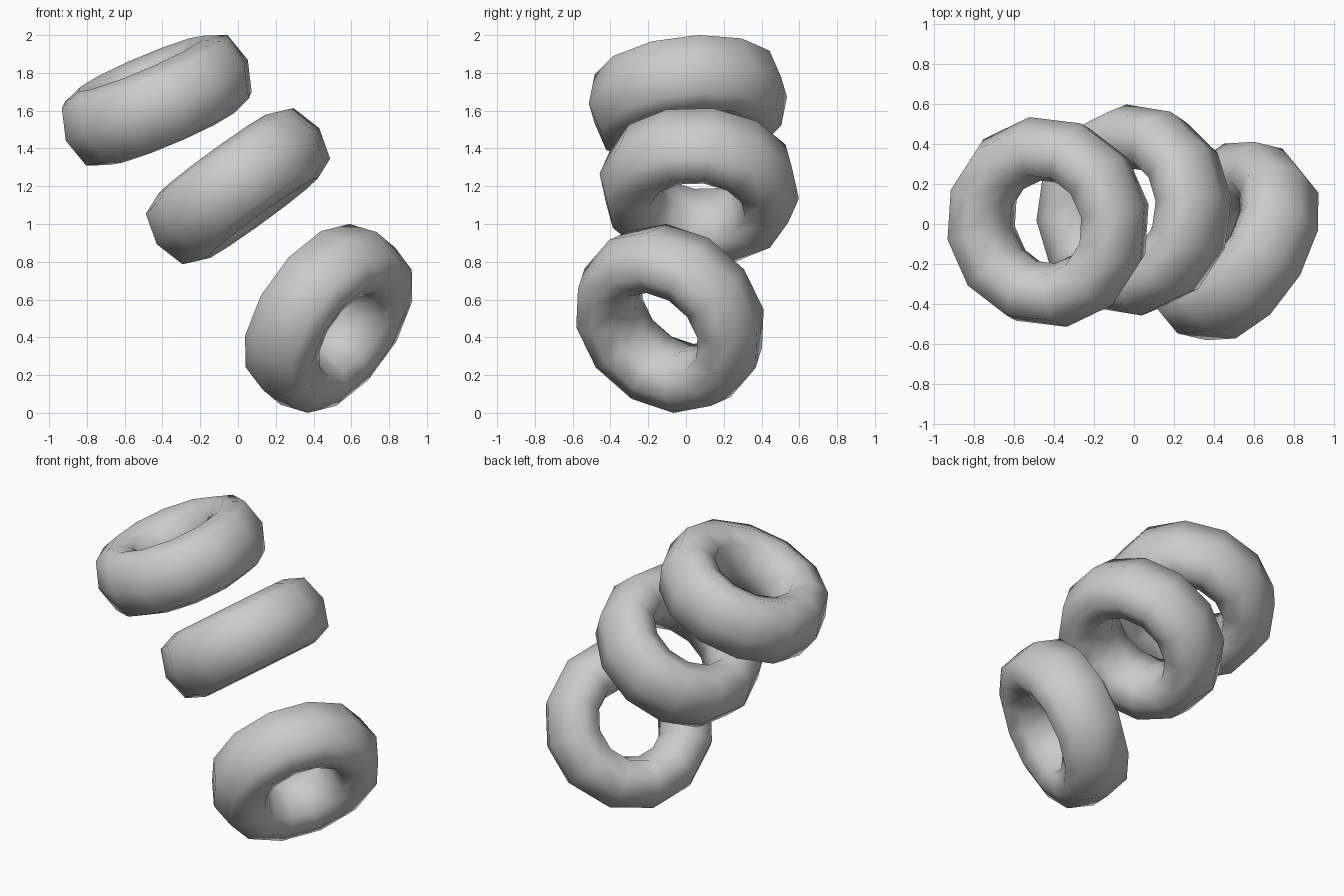
import bpy
import bmesh
import math
from mathutils import Matrix, Vector

if "Cube" in bpy.data.objects:
    bpy.data.objects.remove(bpy.data.objects["Cube"])

grey = bpy.data.materials.new("plain_grey")
grey.use_nodes = True
colour = (0.6, 0.6, 0.6, 1)
grey.diffuse_color = colour
grey.node_tree.nodes["Principled BSDF"].inputs["Base Color"].default_value = colour

SEGMENTS = 12
# Ring cross-section: radius and height, from the tread round to the hole
PROFILE = [(0.533, 0), (0.485, 0.165), (0.37, 0.212), (0.255, 0.165),
           (0.21, 0), (0.255, -0.165), (0.37, -0.212), (0.485, -0.165)]


def add_ring(name, centre, axis, phase):
    """Spin the cross-section into a ring facing along the given axis."""
    bm = bmesh.new()
    verts = [bm.verts.new((r, 0, h)) for r, h in PROFILE]
    edges = [bm.edges.new((v, verts[i - 1])) for i, v in enumerate(verts)]
    bmesh.ops.spin(bm, geom=verts + edges, cent=(0, 0, 0), axis=(0, 0, 1),
                   angle=math.tau, steps=SEGMENTS, use_merge=True)
    bmesh.ops.remove_doubles(bm, verts=bm.verts, dist=0.001)
    bmesh.ops.recalc_face_normals(bm, faces=bm.faces)

    # Frame whose z runs along the axis and whose x leans to the model's left
    n = Vector(axis).normalized()
    u = (Vector((1, 0, 0)) - n * n.x).normalized()
    frame = Matrix((u, n.cross(u), n)).transposed().to_4x4()
    turn = Matrix.Rotation(math.radians(phase), 4, "Z")
    bm.transform(frame @ turn)

    mesh = bpy.data.meshes.new(name)
    bm.to_mesh(mesh)
    bm.free()
    mesh.shade_smooth()
    mesh.materials.append(grey)
    ring = bpy.data.objects.new(name, mesh)
    ring.location = centre
    bpy.context.collection.objects.link(ring)


# Three tumbling rings, from top to bottom
add_ring("upper_ring", (-0.43, 0.01, 1.655), (-0.39, -0.1, 0.915), 11)
add_ring("middle_ring", (0, 0.07, 1.2), (-0.588, 0.06, 0.809), 5)
add_ring("lower_ring", (0.48, -0.085, 0.5), (-0.73, 0.46, 0.51), 14)
